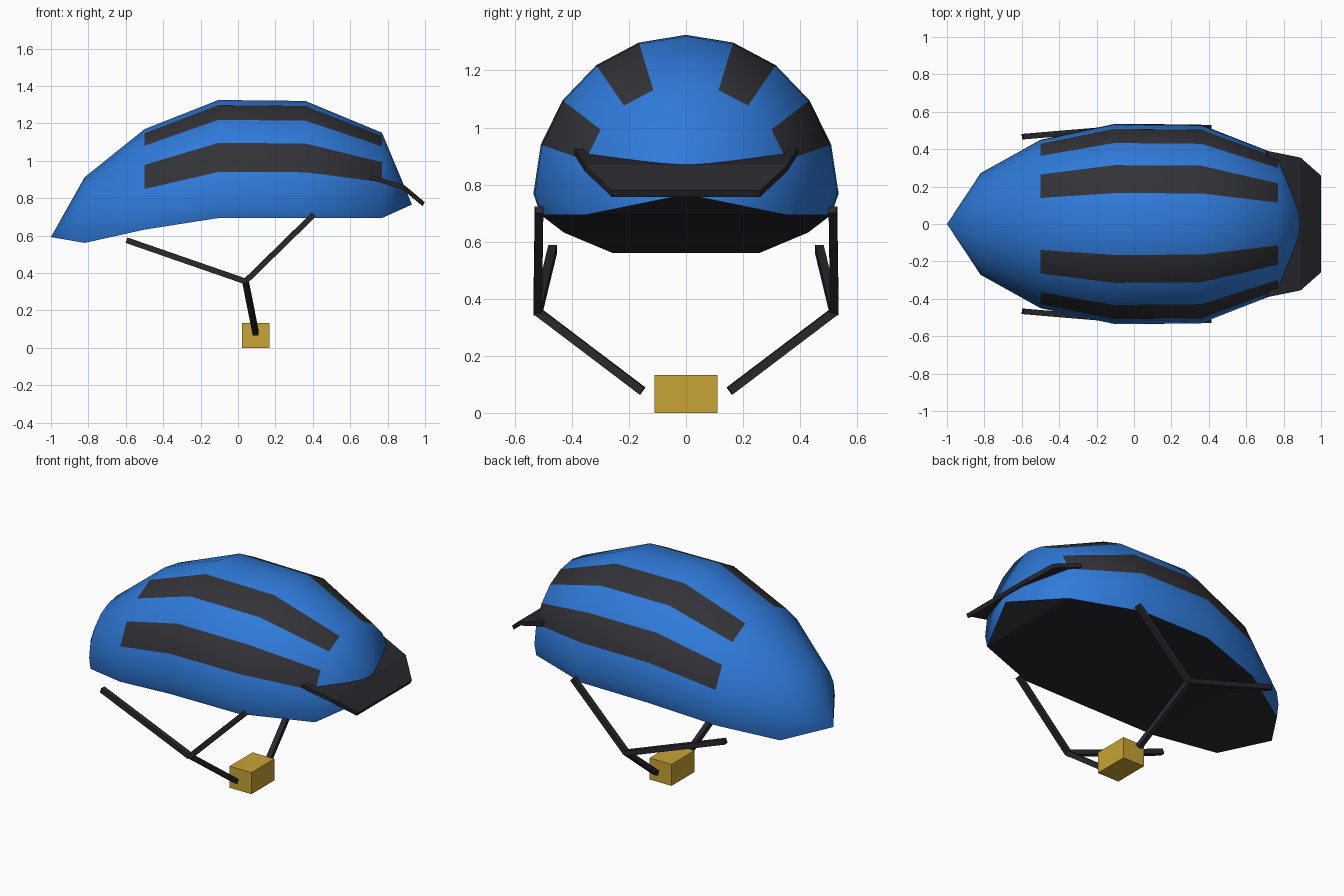
import bpy, bmesh, math
from mathutils import Vector

if "Cube" in bpy.data.objects:
    bpy.data.objects.remove(bpy.data.objects["Cube"])


def material(name, rgb):
    m = bpy.data.materials.new(name)
    m.diffuse_color = (*rgb, 1)
    m.use_nodes = True
    m.node_tree.nodes["Principled BSDF"].inputs["Base Color"].default_value = m.diffuse_color
    return m


BLUE = material("shell blue", (0.029, 0.195, 0.70))
VENT = material("vent charcoal", (0.032, 0.032, 0.039))
DARK = material("strap black", (0.022, 0.022, 0.027))
GOLD = material("buckle gold", (0.58, 0.37, 0.035))


def finish(name, bm, *mats):
    bmesh.ops.recalc_face_normals(bm, faces=bm.faces)
    me = bpy.data.meshes.new(name)
    bm.to_mesh(me)
    bm.free()
    for m in mats:
        me.materials.append(m)
    ob = bpy.data.objects.new(name, me)
    bpy.context.collection.objects.link(ob)
    return ob


# Shell: arched ribs (x, half width, spring height, rise) between two tips
RIBS = [(-0.82, 0.272, 0.635, 0.277), (-0.5, 0.45, 0.706, 0.463),
        (-0.105, 0.535, 0.768, 0.557), (0.36, 0.53, 0.768, 0.552),
        (0.77, 0.37, 0.768, 0.382)]
BACK, FRONT = (-1.0, 0, 0.592), (0.93, 0, 0.766)
DROP = 0.074
ANGLES = [math.radians(a) for a in range(-18, 199, 18)]


def rib(x, w, c, h):
    return [(x, w * math.cos(a), c + h * math.sin(a) if math.sin(a) > -0.01 else c - DROP)
            for a in ANGLES]


bm = bmesh.new()
rows = [[bm.verts.new(p) for p in rib(*r)] for r in RIBS]
back, front = bm.verts.new(BACK), bm.verts.new(FRONT)
n = len(ANGLES) - 1
for j in range(n):
    bm.faces.new((back, rows[0][j], rows[0][j + 1]))
    bm.faces.new((front, rows[-1][j + 1], rows[-1][j]))
    for i in range(len(rows) - 1):
        f = bm.faces.new((rows[i][j], rows[i + 1][j], rows[i + 1][j + 1], rows[i][j + 1]))
        # Vents: two strips on each side between the second and last rib
        f.material_index = int(i >= 1 and j in (2, 4, n - 5, n - 3))
for f in bm.faces:
    f.smooth = True
finish("helmet_shell", bm, BLUE, VENT)

# Underside closing the shell
bm = bmesh.new()
pairs = [[bm.verts.new(rib(*r)[k]) for k in (0, -1)] for r in RIBS]
bm.faces.new((bm.verts.new(BACK), pairs[0][0], pairs[0][1]))
bm.faces.new((bm.verts.new(FRONT), pairs[-1][1], pairs[-1][0]))
for a, b in zip(pairs, pairs[1:]):
    bm.faces.new((a[0], b[0], b[1], a[1]))
ob = finish("underside", bm, DARK)
if ob.data.polygons[2].normal.z > 0:
    ob.data.flip_normals()

# Visor: bent slab tapering forward
bm = bmesh.new()
T = 0.011
sections = []
for x, w, z in [(0.71, 0.39, 0.913), (0.885, 0.355, 0.858), (0.993, 0.26, 0.768)]:
    sections.append([bm.verts.new((x + s * T * 0.5, y, z + s * T))
                     for y, s in ((-w, -1), (w, -1), (w, 1), (-w, 1))])
for a, b in zip(sections, sections[1:]):
    for k in range(4):
        bm.faces.new((a[k], a[(k + 1) % 4], b[(k + 1) % 4], b[k]))
bm.faces.new(sections[0])
bm.faces.new(sections[-1])
finish("visor", bm, DARK)


# Straps: three square bars meeting at a joint on each side
def bar(name, p, q, size=0.03):
    p, q = Vector(p), Vector(q)
    d = q - p
    bm = bmesh.new()
    bmesh.ops.create_cube(bm, size=1)
    bmesh.ops.scale(bm, vec=(size, size, d.length), verts=bm.verts)
    ob = finish(name, bm, DARK)
    ob.rotation_euler = d.to_track_quat('Z', 'Y').to_euler()
    ob.location = (p + q) / 2


for side, s in (("left", 1), ("right", -1)):
    joint = (0.04, 0.52 * s, 0.355)
    bar(side + "_rear_strap", joint, (-0.595, 0.467 * s, 0.575))
    bar(side + "_front_strap", joint, (0.405, 0.515 * s, 0.712))
    bar(side + "_chin_strap", joint, (0.095, 0.153 * s, 0.077))

# Chin buckle
bm = bmesh.new()
bmesh.ops.create_cube(bm, size=1)
bmesh.ops.scale(bm, vec=(0.148, 0.222, 0.132), verts=bm.verts)
bmesh.ops.translate(bm, vec=(0.095, 0, 0.066), verts=bm.verts)
finish("chin_buckle", bm, GOLD)
